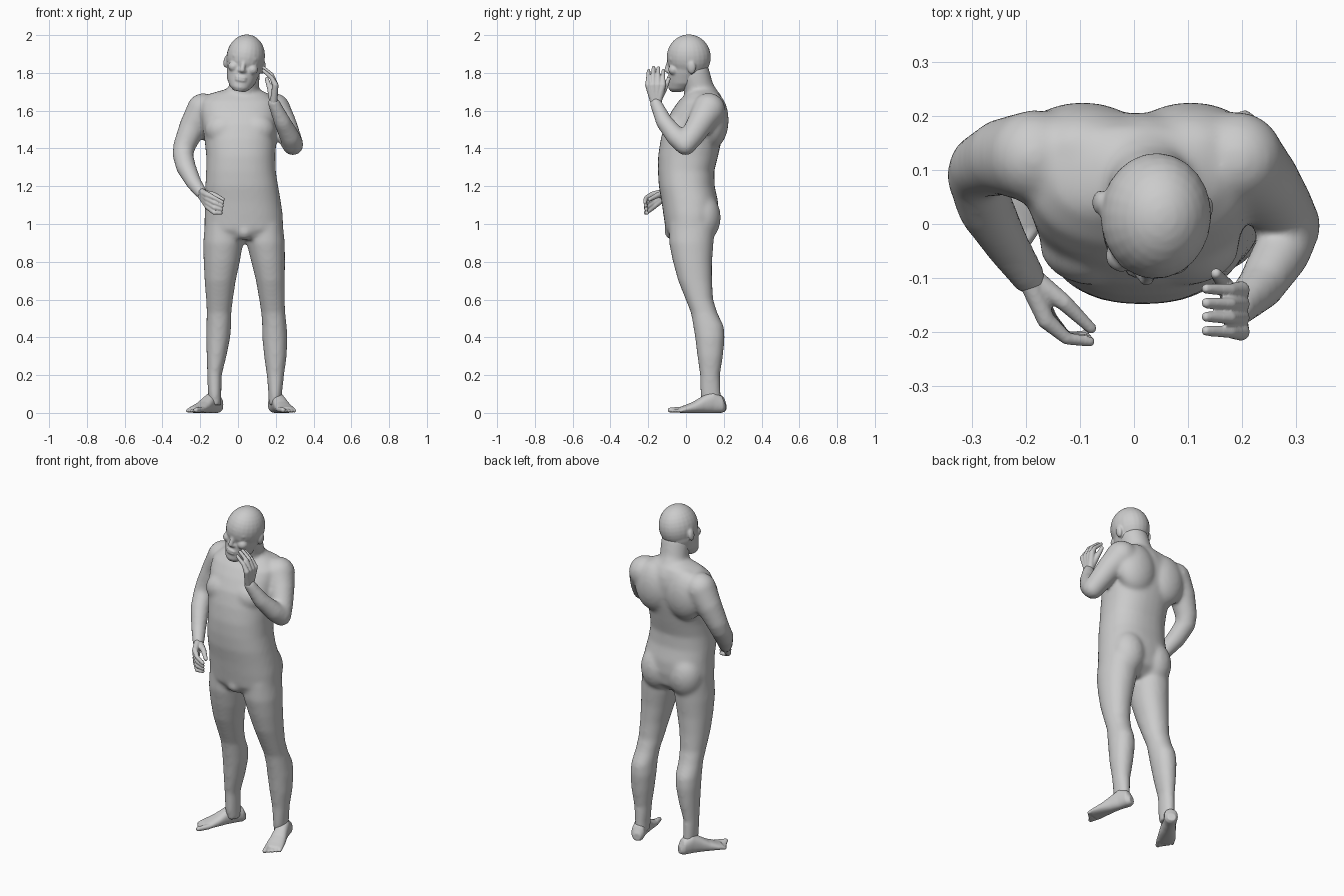
import bpy, bmesh
from math import sin, cos, pi, radians, copysign
from mathutils import Matrix, Vector


def loft(bm, rows, mat=Matrix(), n=32, power=2.3):
    """Closed skin through flat oval rows: (z, x0, x1, y0, y1)."""
    rings = []
    for z, x0, x1, y0, y1 in rows:
        ring = []
        for i in range(n):
            c, s = cos(2 * pi * i / n), sin(2 * pi * i / n)
            c = copysign(abs(c) ** (2 / power), c)
            s = copysign(abs(s) ** (2 / power), s)
            p = Vector(((x0 + x1) / 2 + c * (x1 - x0) / 2,
                        (y0 + y1) / 2 + s * (y1 - y0) / 2, z))
            ring.append(bm.verts.new(mat @ p))
        rings.append(ring)
    for a, b in zip(rings, rings[1:]):
        for i in range(n):
            j = (i + 1) % n
            bm.faces.new((a[i], a[j], b[j], b[i]))
    bm.faces.new(rings[0][::-1])
    bm.faces.new(rings[-1])


def ball(bm, centre, radii, mat=Matrix()):
    m = mat @ Matrix.Translation(centre) @ Matrix.Diagonal((*radii, 1))
    bmesh.ops.create_uvsphere(bm, u_segments=24, v_segments=16, radius=1, matrix=m)


def limb(bm, joints, mat=Matrix()):
    """Chain of tapered segments with round joints: (x, y, z, radius)."""
    pts = [(mat @ Vector(j[:3]), j[3]) for j in joints]
    for p, r in pts:
        ball(bm, p, (r, r, r))
    for (a, ra), (b, rb) in zip(pts, pts[1:]):
        d = b - a
        m = Matrix.Translation((a + b) / 2) @ d.to_track_quat('Z', 'Y').to_matrix().to_4x4()
        bmesh.ops.create_cone(bm, cap_ends=True, segments=24, radius1=ra,
                              radius2=rb, depth=d.length, matrix=m)


def fuse(name, bm, voxel, smooth):
    """Melt the overlapping pieces into one smooth skin."""
    bmesh.ops.recalc_face_normals(bm, faces=bm.faces)
    mesh = bpy.data.meshes.new(name)
    bm.to_mesh(mesh)
    bm.free()
    ob = bpy.data.objects.new(name, mesh)
    bpy.context.collection.objects.link(ob)
    re = ob.modifiers.new("skin", 'REMESH')
    re.mode, re.voxel_size, re.use_smooth_shade = 'VOXEL', voxel, True
    sm = ob.modifiers.new("soften", 'SMOOTH')
    sm.factor, sm.iterations = 0.5, smooth
    return ob


# Torso
body = bmesh.new()
loft(body, [
    (0.92, -0.10, 0.17, -0.08, 0.10), (0.97, -0.178, 0.24, -0.108, 0.158),
    (1.05, -0.177, 0.237, -0.12, 0.172), (1.12, -0.173, 0.227, -0.13, 0.17),
    (1.20, -0.173, 0.213, -0.144, 0.152), (1.28, -0.169, 0.2, -0.149, 0.15),
    (1.36, -0.168, 0.198, -0.148, 0.17), (1.45, -0.178, 0.203, -0.134, 0.19),
    (1.53, -0.19, 0.21, -0.112, 0.203), (1.60, -0.2, 0.21, -0.075, 0.207),
    (1.65, -0.195, 0.205, -0.04, 0.197), (1.69, -0.15, 0.16, 0.0, 0.18),
    (1.715, -0.06, 0.11, 0.02, 0.15)])
for x in (-0.095, 0.105):
    ball(body, (x, 0.14, 1.55), (0.125, 0.086, 0.15))         # shoulder blades
for x in (-0.065, 0.12):
    ball(body, (x, 0.09, 1.035), (0.1, 0.094, 0.13))          # buttocks
for x in (-0.075, 0.095):
    ball(body, (x, -0.04, 1.50), (0.1, 0.074, 0.085))         # chest
ball(body, (0.035, -0.07, 0.96), (0.045, 0.045, 0.045))
limb(body, [(0.02, 0.105, 1.62, 0.1), (0.03, 0.068, 1.715, 0.08),
            (0.037, 0.045, 1.80, 0.08)])                      # neck

# Legs: z, left x range, right x range, shared depth range
legs = [
    (1.00, -0.176, 0.02, 0.05, 0.237, -0.09, 0.15),
    (0.90, -0.184, 0.027, 0.045, 0.248, -0.09, 0.146),
    (0.80, -0.182, 0.01, 0.07, 0.249, -0.069, 0.138),
    (0.70, -0.177, -0.012, 0.095, 0.248, -0.042, 0.138),
    (0.60, -0.169, -0.027, 0.112, 0.248, -0.002, 0.144),
    (0.53, -0.166, -0.035, 0.123, 0.25, 0.026, 0.166),
    (0.46, -0.168, -0.036, 0.128, 0.258, 0.038, 0.2),
    (0.40, -0.169, -0.041, 0.128, 0.262, 0.048, 0.205),
    (0.30, -0.166, -0.061, 0.138, 0.258, 0.06, 0.196),
    (0.20, -0.163, -0.086, 0.152, 0.244, 0.074, 0.18),
    (0.10, -0.159, -0.088, 0.161, 0.233, 0.076, 0.184),
    (0.04, -0.154, -0.088, 0.161, 0.228, 0.085, 0.188)]
for k in (1, 3):
    loft(body, [(r[0], r[k], r[k + 1], r[5], r[6]) for r in legs[::-1]], power=2.1)

# Arms: one hanging and bent forward, one raised to the head
limb(body, [(-0.185, 0.125, 1.605, 0.087), (-0.237, 0.125, 1.52, 0.073),
            (-0.282, 0.108, 1.42, 0.06), (-0.293, 0.09, 1.37, 0.055),
            (-0.275, 0.03, 1.30, 0.053), (-0.235, -0.04, 1.22, 0.042),
            (-0.195, -0.10, 1.165, 0.033)])
limb(body, [(0.19, 0.12, 1.605, 0.089), (0.235, 0.08, 1.54, 0.072),
            (0.268, 0.035, 1.47, 0.063), (0.29, -0.003, 1.42, 0.057),
            (0.275, -0.05, 1.46, 0.054), (0.235, -0.115, 1.54, 0.045),
            (0.19, -0.16, 1.64, 0.033)])
fuse("body", body, 0.01, 14)

# Feet: local x across, y up, z along the foot from the heel
foot_rows = [
    (0.0, -0.022, 0.022, 0.008, 0.05), (0.02, -0.037, 0.037, 0, 0.09),
    (0.07, -0.037, 0.037, 0, 0.115), (0.12, -0.04, 0.04, 0, 0.09),
    (0.17, -0.046, 0.046, 0, 0.06), (0.22, -0.052, 0.05, 0, 0.04),
    (0.25, -0.048, 0.046, 0, 0.03)]
for name, heel, turn, inner in (("left_foot", (-0.098, 0.205, 0), -32, 1),
                                ("right_foot", (0.187, 0.205, 0), 17, -1)):
    a = radians(turn)
    fwd, up = Vector((sin(a), -cos(a), 0)), Vector((0, 0, 1))
    side = up.cross(fwd)
    m = Matrix.Translation(heel) @ Matrix((side, up, fwd)).transposed().to_4x4()
    foot = bmesh.new()
    loft(foot, foot_rows, m)
    for i in range(5):
        x = inner * (0.036 - 0.019 * i)
        r = 0.015 if i == 0 else 0.0105
        limb(foot, [(x, 0.018, 0.23, r), (x * 0.98, r, 0.292 - 0.009 * i, r * 0.9)], m)
    fuse(name, foot, 0.005, 4)

# Hands: palm bones and fingers fan out from the wrist
low = bmesh.new()
for i in range(4):
    limb(low, [(-0.197, -0.10, 1.172 - 0.006 * i, 0.02),
               (-0.163 + 0.002 * i, -0.178, 1.155 - 0.022 * i, 0.0165),
               (-0.125, -0.212, 1.138 - 0.026 * i, 0.0115),
               (-0.082 - 0.003 * i, -0.218 + 0.004 * i, 1.115 - 0.019 * i, 0.0095)])
limb(low, [(-0.185, -0.105, 1.16, 0.022), (-0.13, -0.145, 1.155, 0.0155),
           (-0.08, -0.193, 1.13, 0.0105)])
fuse("lowered_hand", low, 0.004, 3)

raised = bmesh.new()
for i, tip in enumerate((1.812, 1.828, 1.826, 1.812)):
    y = -0.2 + 0.026 * i
    limb(raised, [(0.188, -0.168 + 0.006 * i, 1.64, 0.02),
                  (0.198, y, 1.735, 0.0165),
                  (0.178, y, tip - 0.038, 0.0115),
                  (0.134, y + 0.002, tip, 0.0095)])
limb(raised, [(0.185, -0.15, 1.66, 0.022), (0.17, -0.115, 1.715, 0.0155),
              (0.152, -0.092, 1.768, 0.0105)])
fuse("raised_hand", raised, 0.004, 3)

# Head, tilted towards the raised hand
head = bmesh.new()
hm = (Matrix.Translation((0.038, 0.01, 1.87)) @ Matrix.Rotation(radians(-3), 4, 'Z')
      @ Matrix.Rotation(radians(10), 4, 'Y'))
ball(head, (0, 0.005, 0.014), (0.102, 0.117, 0.12), hm)
loft(head, [(-0.17, -0.03, 0.03, -0.094, -0.03), (-0.15, -0.055, 0.055, -0.106, 0.02),
            (-0.115, -0.076, 0.076, -0.104, 0.07), (-0.06, -0.089, 0.089, -0.103, 0.1),
            (-0.025, -0.093, 0.093, -0.097, 0.108), (0.0, -0.096, 0.096, -0.094, 0.112)],
     hm, power=2.1)
limb(head, [(0, -0.098, -0.005, 0.011), (0, -0.112, -0.055, 0.014)], hm)   # nose
ball(head, (0, -0.102, -0.06), (0.024, 0.015, 0.012), hm)
for z in (-0.096, -0.11):
    ball(head, (0, -0.103, z), (0.03, 0.01, 0.008), hm)                    # lips
for s in (-1, 1):
    limb(head, [(s * 0.015, -0.1, 0.008, 0.01), (s * 0.055, -0.083, 0.012, 0.011)], hm)
    ball(head, (s * 0.034, -0.088, -0.014), (0.016, 0.013, 0.01), hm)      # eyes
    ball(head, (s * 0.1, 0.025, -0.026), (0.013, 0.022, 0.034), hm)        # ears
    ball(head, (s * 0.05, -0.072, -0.045), (0.03, 0.03, 0.028), hm)        # cheeks
fuse("head", head, 0.0055, 6)
